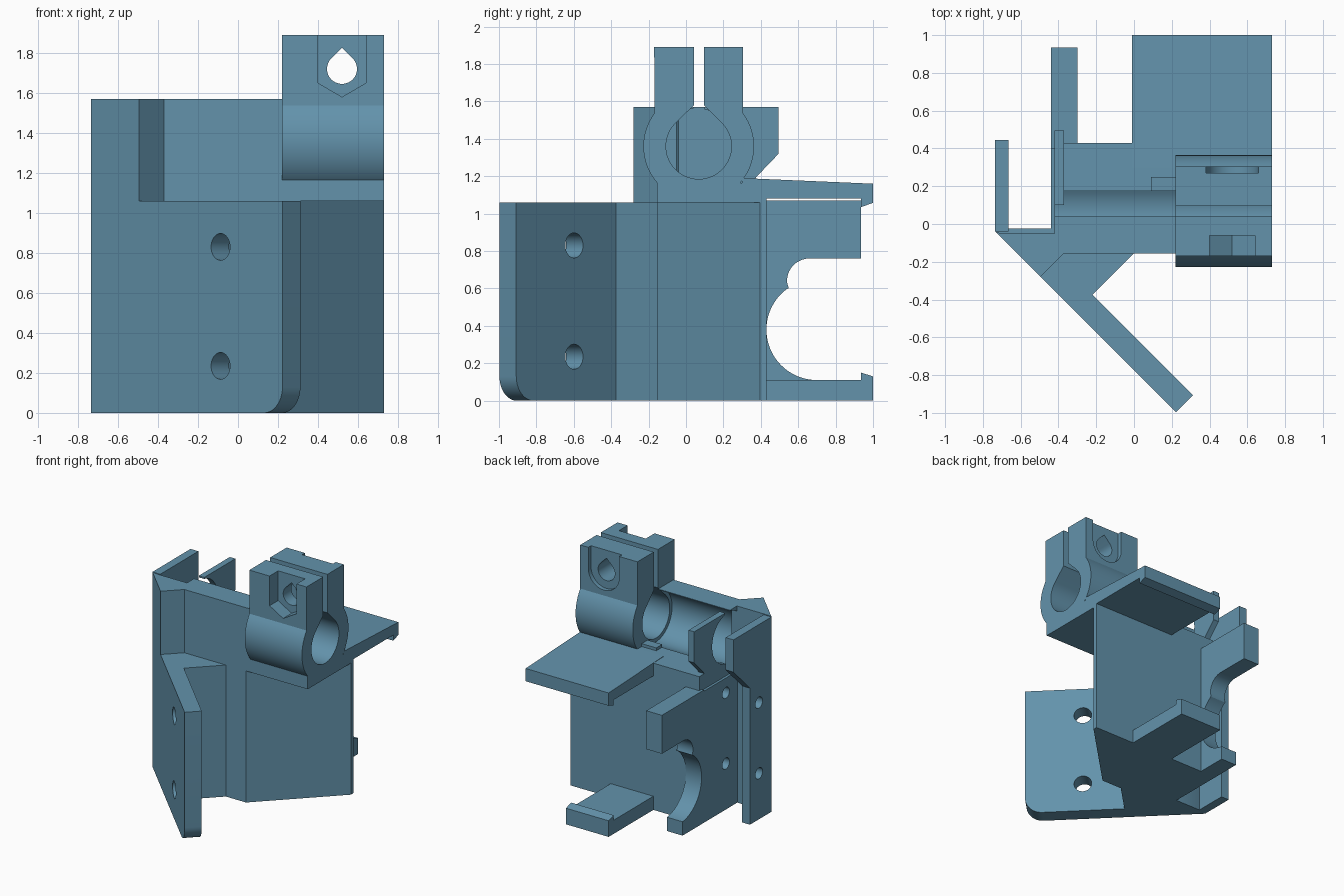
import bpy, bmesh, math
from mathutils import Matrix

if "Cube" in bpy.data.objects:
    bpy.data.objects.remove(bpy.data.objects["Cube"])

mat = bpy.data.materials.new("steel_blue")
mat.diffuse_color = (0.125, 0.29, 0.41, 1)
mat.use_nodes = True
mat.node_tree.nodes["Principled BSDF"].inputs["Base Color"].default_value = mat.diffuse_color


def arc(cy, cz, r, a0, a1, n=32):
    """Points on a circle from angle a0 to a1 in degrees."""
    return [(cy + r * math.cos(math.radians(a0 + (a1 - a0) * i / n)),
             cz + r * math.sin(math.radians(a0 + (a1 - a0) * i / n))) for i in range(n + 1)]


def prism(name, pts, axis, a, b, matrix=None):
    """Extrude a 2D outline along an axis from a to b."""
    place = {"x": lambda p, t: (t, p[0], p[1]),
             "y": lambda p, t: (p[0], t, p[1]),
             "z": lambda p, t: (p[0], p[1], t)}[axis]
    bm = bmesh.new()
    lo = [bm.verts.new(place(p, a)) for p in pts]
    hi = [bm.verts.new(place(p, b)) for p in pts]
    bm.faces.new(lo)
    bm.faces.new(hi[::-1])
    for i in range(len(pts)):
        j = (i + 1) % len(pts)
        bm.faces.new((lo[i], lo[j], hi[j], hi[i]))
    if matrix:
        bm.transform(matrix)
    bmesh.ops.recalc_face_normals(bm, faces=bm.faces)
    me = bpy.data.meshes.new(name)
    bm.to_mesh(me)
    bm.free()
    me.materials.append(mat)
    ob = bpy.data.objects.new(name, me)
    bpy.context.collection.objects.link(ob)
    return ob


def rect(x0, y0, x1, y1):
    return [(x0, y0), (x1, y0), (x1, y1), (x0, y1)]


def cut(ob, cutters):
    """Subtract the cutters from a part and remove them."""
    for c in cutters:
        m = ob.modifiers.new("cut", "BOOLEAN")
        m.operation, m.solver, m.object = "DIFFERENCE", "EXACT", c
    dg = bpy.context.evaluated_depsgraph_get()
    me = bpy.data.meshes.new_from_object(ob.evaluated_get(dg))
    ob.modifiers.clear()
    ob.data = me
    for c in cutters:
        bpy.data.objects.remove(c)


def circle(cx, cy, r):
    return arc(cx, cy, r, 0, 348.75, 31)


def side_holes():
    return [prism("cutter", circle(0.12, z, 0.045), "x", -0.9, -0.30) for z in (0.37, 0.94)]


RY, RZ = 0.068, 1.36   # rod axis

# Main lower body
body = prism("lower_body", [(-0.735, -0.04), (-0.31, -0.465), (-0.22, -0.375), (0, -0.155),
                            (0.18, -0.155), (0.73, 0.395), (0.73, 0.43), (-0.44, 0.43),
                            (-0.44, -0.025), (-0.70, -0.025)], "z", 0, 1.06)
cut(body, side_holes())

# Diagonal mounting flange with a rounded lower corner and two holes
diag = Matrix.Translation((-0.735, -0.04, 0)) @ Matrix.Rotation(-math.pi / 4, 4, "Z")
L, R = 1.354, 0.13
flange = prism("mounting_flange", [(0.5, 0)] + arc(L - R, R, R, -90, 0, 12) + [(L, 1.06), (0.5, 1.06)],
               "y", 0, 0.127, diag)
cut(flange, [prism("cutter", circle(0.916, z, 0.067), "y", -0.1, 0.3, diag) for z in (0.235, 0.83)])

# Upper corner block and side plate
prism("upper_corner", [(-0.735, -0.04), (-0.495, -0.28), (-0.37, -0.155), (-0.37, -0.05),
                       (-0.725, -0.05)], "z", 1.06, 1.57)
side = prism("side_plate", [(-0.04, 0), (0.235, 0), (0.235, 1.10), (0.445, 1.31),
                            (0.445, 1.57), (-0.04, 1.57)], "x", -0.735, -0.665)
cut(side, side_holes())

# Upper beam with rod groove
prism("grooved_beam", [(-0.155, 1.06), (0.43, 1.06), (0.43, 1.183), (0.182, 1.188)]
      + arc(RY, RZ, 0.205, -57, -262) + [(0.04, 1.57), (-0.155, 1.57)], "x", -0.42, 0.22)
prism("beam_base", rect(-0.155, 1.06, 0.32, 1.165), "x", 0.22, 0.73)
prism("rod_stop", rect(0.09, 0.175, 0.22, 0.25), "z", 1.17, 1.21)

# Rod end tab
tab = prism("end_tab", [(0.10, 1.15), (0.34, 1.15), (0.38, 1.20), (0.495, 1.32),
                        (0.495, 1.57), (0.10, 1.57)], "x", -0.42, -0.37)
cut(tab, [prism("cutter", circle(RY, RZ, 0.2), "x", -0.6, -0.2)])

# Top platform and bottom shelf with retaining lips
prism("top_platform", [(0.3, 1.06), (0.43, 1.06), (0.43, 1.08), (0.935, 1.08), (0.935, 1.035),
                       (1, 1.057), (1, 1.16), (0.3, 1.19)], "x", -0.01, 0.73)
prism("bottom_shelf", [(0.40, 0), (1, 0), (1, 0.13), (0.935, 0.15), (0.935, 0.11),
                       (0.40, 0.11)], "x", -0.01, 0.37)

# Rear arm with round openings
prism("rear_arm", [(0.40, 0), (0.672, 0)] + arc(0.70, 0.38, 0.27, -96, -236)
      + arc(0.66, 0.64, 0.12, 200, 90, 14) + [(0.935, 0.76), (0.935, 1.07), (0.40, 1.07)],
      "x", -0.44, -0.30)

# Split rod clamp with bolt hole, nut pocket and bolt head pocket
clamp = prism("rod_clamp", [(0.043, 1.89), (-0.17, 1.89)] + arc(RY, RZ, 0.296, 143, 397, 48)
              + [(0.305, 1.89), (0.096, 1.89), (0.096, 1.58)] + arc(RY, RZ, 0.175, 45, -225, 40)
              + [(0.043, 1.58)], "x", 0.22, 0.73)
cut(clamp, [
    prism("cutter", arc(0.52, 1.72, 0.075, 135, 405, 28) + [(0.52, 1.826)], "y", -0.5, 0.5),
    prism("cutter", [(0.40, 2), (0.40, 1.65), (0.52, 1.58), (0.64, 1.65), (0.64, 2)], "y", -0.5, -0.06),
    prism("cutter", [(0.382, 2)] + arc(0.52, 1.72, 0.138, 180, 360, 24) + [(0.658, 2)], "y", 0.27, 0.5)])

# Smooth the curved walls, keep edges sharp
for ob in list(bpy.context.scene.objects):
    bpy.ops.object.select_all(action="DESELECT")
    ob.select_set(True)
    bpy.context.view_layer.objects.active = ob
    bpy.ops.object.shade_smooth_by_angle(angle=math.radians(25))
